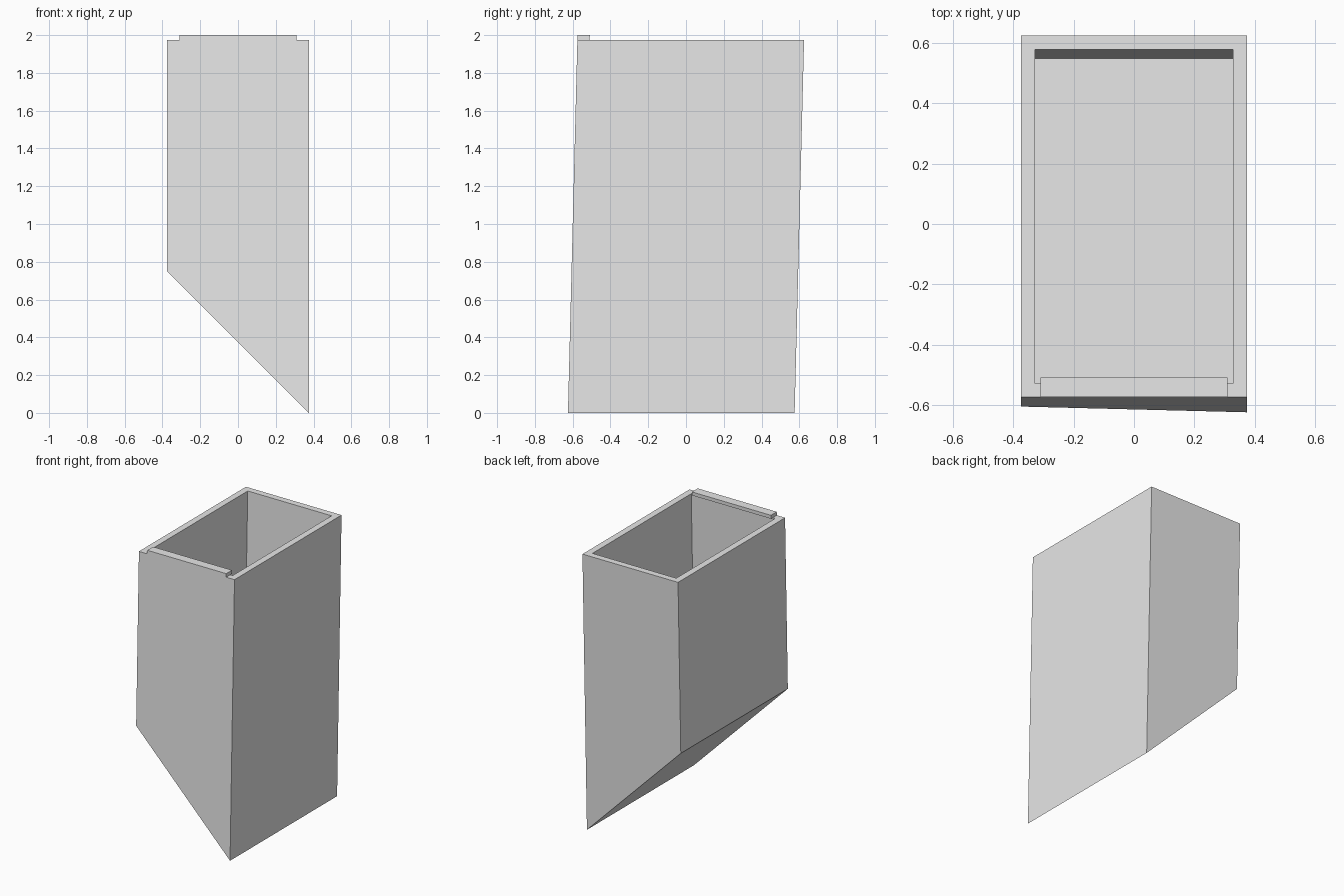
import bpy, bmesh
from mathutils import Matrix

if "Cube" in bpy.data.objects:
    bpy.data.objects.remove(bpy.data.objects["Cube"])

RIM, FLOOR, WALL = 1.975, 0.75, 0.065
HALF_X, HALF_Y = 0.375, 0.6
LEAN = 0.05 / RIM          # backward lean per unit of height

grey = bpy.data.materials.new("plain grey")
grey.diffuse_color = (0.8, 0.8, 0.8, 1)
grey.use_nodes = True
grey.node_tree.nodes["Principled BSDF"].inputs["Base Color"].default_value = grey.diffuse_color


def prism(profile, y0, y1):
    """Extrude an x-z profile along y."""
    bm = bmesh.new()
    face = bm.faces.new([bm.verts.new((x, y0, z)) for x, z in profile])
    ext = bmesh.ops.extrude_face_region(bm, geom=[face])["geom"]
    verts = [g for g in ext if isinstance(g, bmesh.types.BMVert)]
    bmesh.ops.translate(bm, verts=verts, vec=(0, y1 - y0, 0))
    bmesh.ops.recalc_face_normals(bm, faces=bm.faces)
    return bm


def finish(bm, name):
    """Lean the part backwards and add it to the scene."""
    shear = Matrix.Identity(4)
    shear[1][2] = LEAN
    shear[1][3] = -0.025
    bm.transform(shear)
    mesh = bpy.data.meshes.new(name)
    bm.to_mesh(mesh)
    bm.free()
    mesh.materials.append(grey)
    bpy.context.collection.objects.link(bpy.data.objects.new(name, mesh))


# Open box with a slanted underside; the cavity is inset and pushed down
bm = prism([(-HALF_X, 0.75), (HALF_X, 0), (HALF_X, RIM), (-HALF_X, RIM)],
           -HALF_Y, HALF_Y)
top = max(bm.faces, key=lambda f: f.calc_center_median().z)
bmesh.ops.inset_region(bm, faces=[top], thickness=WALL)
ext = bmesh.ops.extrude_face_region(bm, geom=[top])["geom"]
bmesh.ops.translate(bm, vec=(0, 0, FLOOR - RIM),
                    verts=[g for g in ext if isinstance(g, bmesh.types.BMVert)])
if top.is_valid:
    bmesh.ops.delete(bm, geom=[top], context="FACES_ONLY")
bmesh.ops.recalc_face_normals(bm, faces=bm.faces)
finish(bm, "box_body")

# Raised lip on the front rim
lx = HALF_X - WALL
bm = prism([(-lx, RIM), (lx, RIM), (lx, 2), (-lx, 2)],
           -HALF_Y, -HALF_Y + WALL)
finish(bm, "front_lip")
